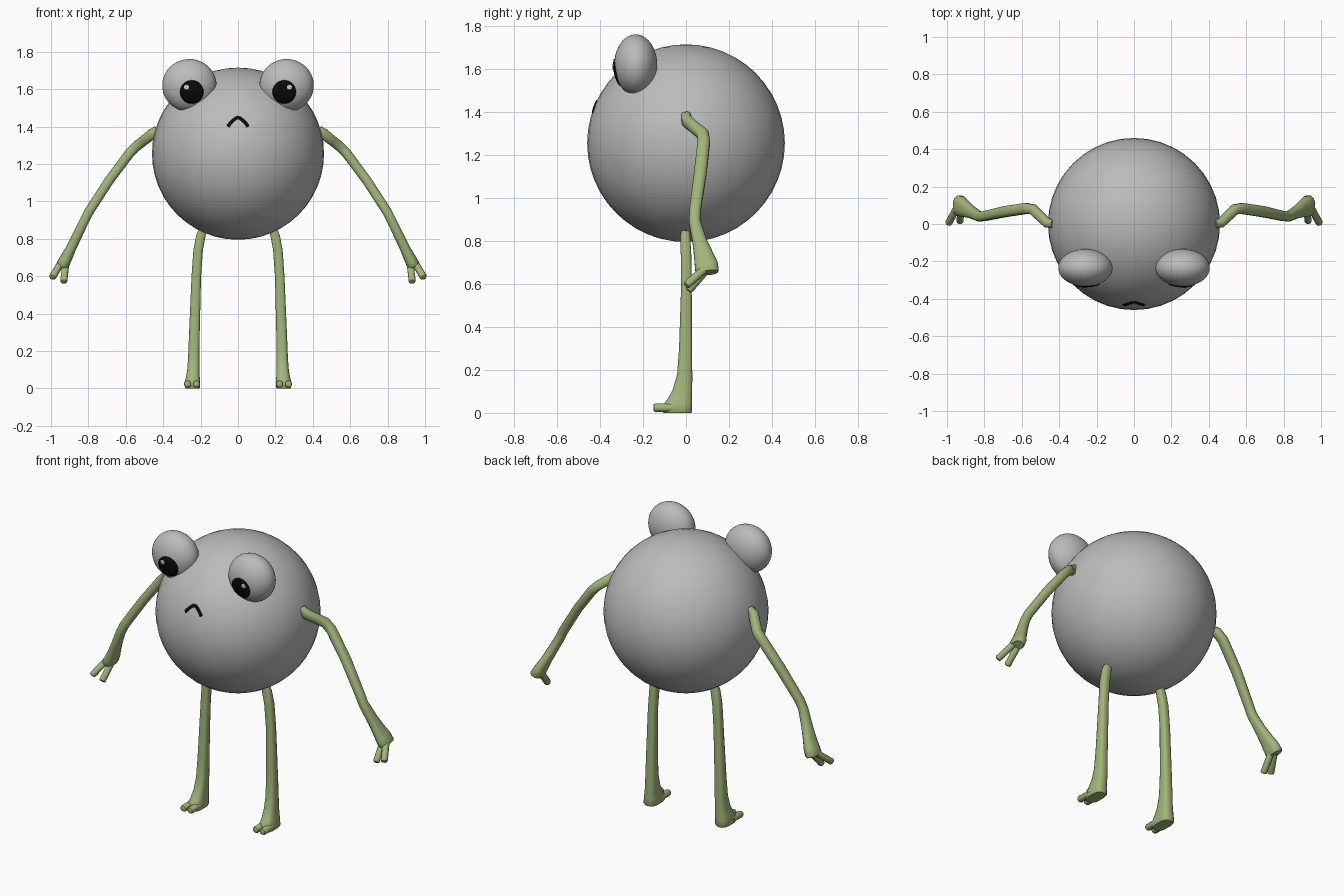
import bpy, bmesh, math
from mathutils import Vector

if "Cube" in bpy.data.objects:
    bpy.data.objects.remove(bpy.data.objects["Cube"])


def material(name, rgb):
    m = bpy.data.materials.new(name)
    m.diffuse_color = (*rgb, 1)
    m.use_nodes = True
    m.node_tree.nodes["Principled BSDF"].inputs["Base Color"].default_value = m.diffuse_color
    return m


GREY = material("grey", (0.50, 0.50, 0.50))
GREEN = material("green", (0.36, 0.46, 0.19))
BLACK = material("black", (0.003, 0.003, 0.003))
WHITE = material("highlight", (0.62, 0.62, 0.62))

BODY_C, BODY_R = Vector((0, 0, 1.255)), 0.46
EYE_C, EYE_R = Vector((0.26, -0.234, 1.62)), Vector((0.145, 0.1, 0.141))


def finish(name, bm, mat, mirror=False, thick=0):
    bmesh.ops.recalc_face_normals(bm, faces=bm.faces) if not thick else None
    me = bpy.data.meshes.new(name)
    bm.to_mesh(me)
    bm.free()
    ob = bpy.data.objects.new(name, me)
    bpy.context.collection.objects.link(ob)
    me.materials.append(mat)
    if thick:
        s = ob.modifiers.new("thickness", 'SOLIDIFY')
        s.thickness, s.offset = thick, -1
    if mirror:
        ob.modifiers.new("mirror", 'MIRROR').use_mirror_merge = False
    bpy.ops.object.select_all(action='DESELECT')
    bpy.context.view_layer.objects.active = ob
    ob.select_set(True)
    bpy.ops.object.shade_smooth_by_angle(angle=math.radians(42))
    return ob


def ball(name, centre, radii, mat, mirror=False):
    bm = bmesh.new()
    bmesh.ops.create_uvsphere(bm, u_segments=40, v_segments=24, radius=1)
    for v in bm.verts:
        v.co = Vector([c + r * p for c, r, p in zip(centre, radii, v.co)])
    finish(name, bm, mat, mirror)


def loft(bm, rings, side, n=12, power=0.8, level=False):
    """Skin rings (centre, radius along side, radius across); closed ends."""
    pts = [Vector(r[0]) for r in rings]
    loops = []
    for i, (c, a, b) in enumerate(rings):
        t = pts[min(i + 1, len(pts) - 1)] - pts[max(i - 1, 0)]
        t = Vector((0, 0, -1)) if level else t.normalized()
        u = Vector(side)
        u = (u - t * u.dot(t)).normalized()
        w = t.cross(u)
        loop = []
        for k in range(n):
            ang = math.tau * (k + 0.5) / n
            ca, sa = math.cos(ang), math.sin(ang)
            p = pts[i] + u * a * math.copysign(abs(ca) ** power, ca) \
                + w * b * math.copysign(abs(sa) ** power, sa)
            loop.append(bm.verts.new(p))
        loops.append(loop)
    for l1, l2 in zip(loops, loops[1:]):
        for k in range(n):
            bm.faces.new((l1[k], l1[(k + 1) % n], l2[(k + 1) % n], l2[k]))
    bm.faces.new(loops[0][::-1])
    bm.faces.new(loops[-1])


def digit(bm, start, end, r, side):
    """Finger or toe with a rounded tip."""
    s, e = Vector(start), Vector(end)
    d = (e - s).normalized()
    loft(bm, [(s, r, r), (e - d * r * 0.5, r, r), (e - d * r * 0.15, r * 0.85, r * 0.85),
              (e, r * 0.5, r * 0.5)], side, n=10, power=0.9)


def eye_patch(name, x, z, r, lift, mat):
    """Round plate wrapped on the front of the eye."""
    def on_eye(px, pz):
        q = 1 - ((px - EYE_C.x) / EYE_R.x) ** 2 - ((pz - EYE_C.z) / EYE_R.z) ** 2
        return Vector((px, EYE_C.y - EYE_R.y * math.sqrt(q) - lift, pz))
    bm = bmesh.new()
    n, prev = 28, None
    mid = bm.verts.new(on_eye(x, z))
    for j in range(1, 5):
        ring = [bm.verts.new(on_eye(x + r * j / 4 * math.cos(math.tau * k / n),
                                    z + r * j / 4 * math.sin(math.tau * k / n)))
                for k in range(n)]
        for k in range(n):
            m = (k + 1) % n
            if prev:
                bm.faces.new((prev[k], ring[k], ring[m], prev[m]))
            else:
                bm.faces.new((mid, ring[k], ring[m]))
        prev = ring
    finish(name, bm, mat, True, 0.006)


# body and eyes
ball("body", BODY_C, (BODY_R,) * 3, GREY)
ball("eyes", EYE_C, EYE_R, GREY, True)
eye_patch("pupils", 0.247, 1.585, 0.063, 0.005, BLACK)
eye_patch("pupil_highlights", 0.275, 1.61, 0.014, 0.008, WHITE)

# mouth: curved ribbon lying on the body
bm = bmesh.new()
half = [(0.054, 1.402), (0.042, 1.418), (0.025, 1.435), (0.010, 1.446), (0, 1.449)]
path = [(-x, z) for x, z in half] + half[-2::-1]
rows = []
for i, (x, z) in enumerate(path):
    a, b = path[max(i - 1, 0)], path[min(i + 1, len(path) - 1)]
    t = Vector((b[0] - a[0], b[1] - a[1])).normalized()
    row = []
    for s in (-0.0075, 0.0075):
        px, pz = x - t.y * s, z + t.x * s
        y = -math.sqrt((BODY_R + 0.004) ** 2 - px ** 2 - (pz - BODY_C.z) ** 2)
        row.append(bm.verts.new((px, y, pz)))
    rows.append(row)
for r1, r2 in zip(rows, rows[1:]):
    bm.faces.new((r1[0], r2[0], r2[1], r1[1]))
finish("mouth", bm, BLACK, thick=0.007)

# legs, flaring forward into feet with two toes
bm = bmesh.new()
loft(bm, [((0.18, -0.003, 0.87), 0.020, 0.022), ((0.198, -0.003, 0.82), 0.023, 0.026),
          ((0.213, 0.0, 0.74), 0.025, 0.026), ((0.223, 0.002, 0.60), 0.025, 0.026),
          ((0.233, -0.002, 0.30), 0.031, 0.029), ((0.236, -0.006, 0.18), 0.036, 0.031),
          ((0.238, -0.016, 0.11), 0.046, 0.033), ((0.241, -0.028, 0.065), 0.058, 0.037),
          ((0.243, -0.038, 0.04), 0.068, 0.041), ((0.243, -0.040, 0.006), 0.070, 0.042),
          ((0.243, -0.040, 0.0), 0.066, 0.038)], (0, 1, 0), power=0.65, level=True)
for x in (0.221, 0.268):
    digit(bm, (x, -0.06, 0.024), (x + 0.002, -0.152, 0.024), 0.0195, (1, 0, 0))
finish("legs", bm, GREEN, True)

# arms, widening into hands with two fingers
bm = bmesh.new()
loft(bm, [((0.43, 0.0, 1.385), 0.022, 0.022), ((0.462, 0.004, 1.358), 0.026, 0.030),
          ((0.50, 0.04, 1.328), 0.027, 0.028), ((0.54, 0.078, 1.297), 0.029, 0.028),
          ((0.578, 0.083, 1.26), 0.030, 0.027), ((0.69, 0.066, 1.11), 0.030, 0.026),
          ((0.80, 0.042, 0.94), 0.027, 0.026), ((0.825, 0.04, 0.89), 0.027, 0.026),
          ((0.868, 0.063, 0.80), 0.034, 0.027), ((0.897, 0.080, 0.74), 0.045, 0.028),
          ((0.922, 0.094, 0.69), 0.055, 0.033), ((0.936, 0.098, 0.662), 0.056, 0.035),
          ((0.940, 0.099, 0.652), 0.050, 0.031)], (0, 1, 0))
digit(bm, (0.948, 0.085, 0.668), (0.994, 0.0, 0.592), 0.019, (1, 0, 0))
digit(bm, (0.922, 0.085, 0.655), (0.932, 0.01, 0.568), 0.019, (1, 0, 0))
finish("arms", bm, GREEN, True)
